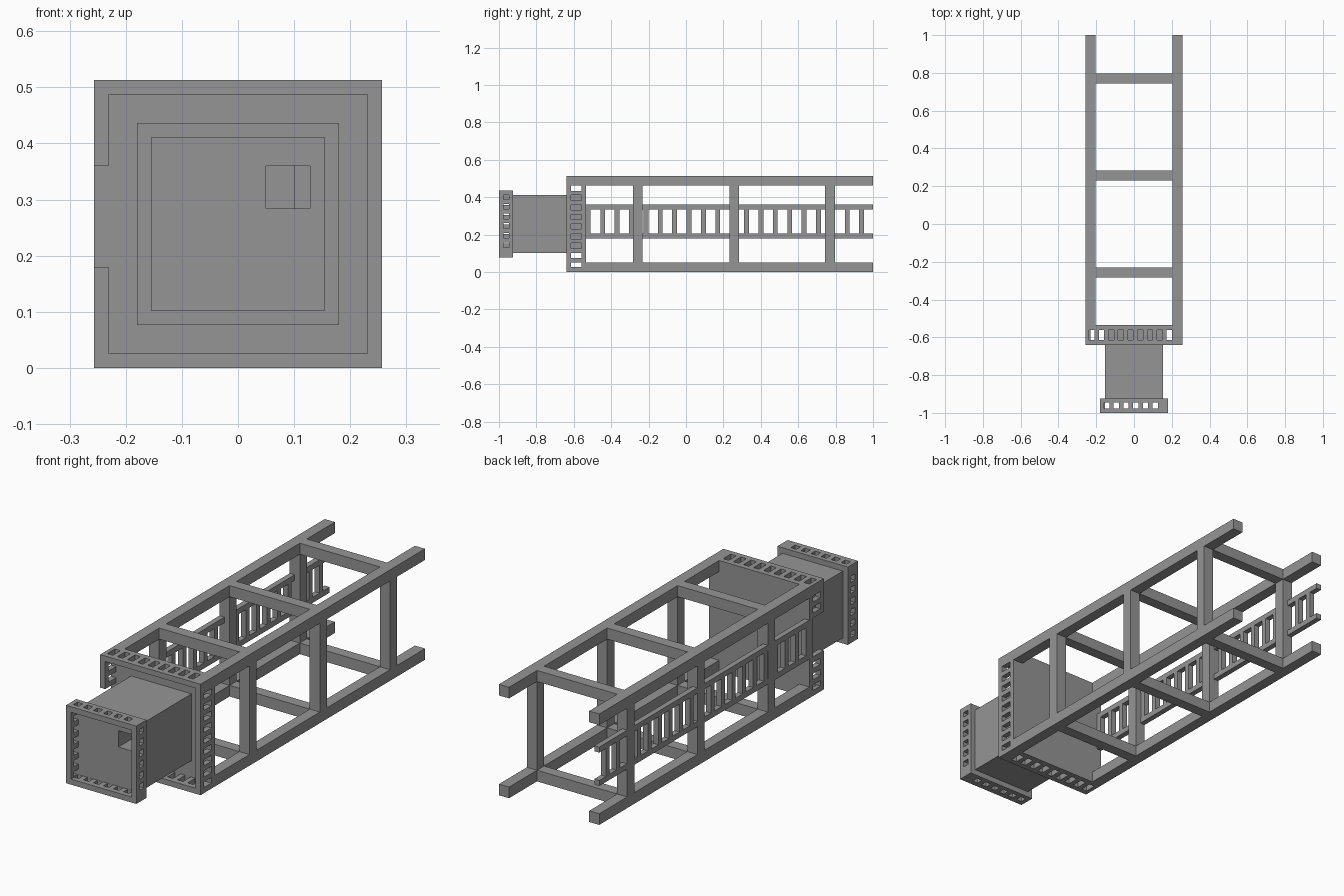
import bpy
import bmesh

cube = bpy.data.objects.get("Cube")
if cube:
    bpy.data.objects.remove(cube, do_unlink=True)

grey = bpy.data.materials.new("plain_grey")
grey.use_nodes = True
GREY = (0.3, 0.3, 0.3, 1)
grey.diffuse_color = GREY
grey.node_tree.nodes["Principled BSDF"].inputs["Base Color"].default_value = GREY


def boxes(name, spans):
    """One object of axis-aligned boxes, each given as x, y and z ranges."""
    bm = bmesh.new()
    for span in spans:
        verts = bmesh.ops.create_cube(bm, size=1)["verts"]
        for v in verts:
            for i, (lo, hi) in enumerate(span):
                v.co[i] = lo if v.co[i] < 0 else hi
    mesh = bpy.data.meshes.new(name)
    bm.to_mesh(mesh)
    bm.free()
    mesh.materials.append(grey)
    obj = bpy.data.objects.new(name, mesh)
    bpy.context.collection.objects.link(obj)
    return obj


def cut(obj, spans):
    cutter = boxes("cutter", spans)
    cutter.hide_render = True
    mod = obj.modifiers.new("cut", "BOOLEAN")
    mod.operation = "DIFFERENCE"
    mod.solver = "EXACT"
    mod.object = cutter
    bpy.context.view_layer.objects.active = obj
    bpy.ops.object.modifier_apply(modifier=mod.name)
    bpy.data.objects.remove(cutter, do_unlink=True)


MID = 0.2565      # half the height of the frame
WALL = 0.0255     # collar wall thickness
STEP = 0.0514     # slot spacing
BEAM = 0.0515     # beam thickness
SLOT = 0.014      # half the slot width


def slotted_wall(name, span, axis, through, slot_y, centres):
    """Flat wall with a row of slots along one axis, open along another."""
    wall = boxes(name, [span])
    lo, hi = span[axis]
    slots = []
    for c in centres:
        if lo < c < hi:
            s = [None, slot_y, None]
            s[axis] = (c - SLOT, c + SLOT)
            a, b = span[through]
            s[through] = (a - 0.01, b + 0.01)
            slots.append(s)
    cut(wall, slots)


def collar(name, half, y, slot_y, count, x_start, right_start, left_start, notch=None):
    row = lambda start: [start + i * STEP for i in range(count)]
    inner = half - WALL
    for label, z in (("bottom", (MID - half, MID - inner)), ("top", (MID + inner, MID + half))):
        slotted_wall(f"{name}_{label}", ((-half, half), y, z), 0, 2, slot_y, row(x_start))
    full = (MID - inner, MID + inner)
    slotted_wall(f"{name}_left", ((inner, half), y, full), 2, 0, slot_y, row(left_start))
    parts = [(full[0], notch[0]), (notch[1], full[1])] if notch else [full]
    for i, z in enumerate(parts):
        slotted_wall(f"{name}_right_{i + 1}", ((-half, -inner), y, z), 2, 0, slot_y, row(right_start))


# Slotted collars; the larger one is notched where the ladder meets it
NOTCH = (0.18, 0.36)
collar("front_collar", 0.18, (-1, -0.925), (-0.976, -0.946), 6, -0.145, 0.114, 0.144)
collar("main_collar", MID, (-0.64, -0.535), (-0.615, -0.56), 9, -0.224, 0.037, 0.037, NOTCH)

# Box neck with a stepped pocket in its front
neck = boxes("neck_box", [((-0.1545, 0.1545), (-0.945, -0.55), (MID - 0.1545, MID + 0.1545))])
POCKET_Z = (0.284, 0.36)
cut(neck, [((0.05, 0.128), (-0.96, -0.89), POCKET_Z)])
cut(neck, [((0.05, 0.101), (-0.9, -0.84), POCKET_Z)])

# Back plate closing the main collar
inner = MID - WALL
boxes("collar_plate", [((-inner, inner), (-0.56, -0.535), (MID - inner, MID + inner)),
                       ((-MID, -inner), (-0.56, -0.535), NOTCH)])

# Long corner beams
low, high = (0, BEAM), (2 * MID - BEAM, 2 * MID)
left, right = (MID - BEAM, MID), (-MID, BEAM - MID)
for side, x in (("left", left), ("right", right)):
    for level, z in (("lower", low), ("upper", high)):
        boxes(f"{level}_{side}_beam", [(x, (-0.535, 1), z)])

# Three frames of posts and crossbars
for i, yc in enumerate((-0.257, 0.257, 0.77)):
    y = (yc - BEAM / 2, yc + BEAM / 2)
    boxes(f"posts_{i + 1}", [(x, y, (low[1], high[0])) for x in (left, right)])
    boxes(f"crossbars_{i + 1}", [((right[1], left[0]), y, z) for z in (low, high)])

# Ladder along the right side
ladder_x = (-MID, -inner)
rails = [(NOTCH[0], NOTCH[0] + WALL), (NOTCH[1] - WALL, NOTCH[1])]
boxes("ladder_rails", [(ladder_x, (-0.535, 1), z) for z in rails])
boxes("ladder_rungs", [(ladder_x, (yc - 0.0128, yc + 0.0128), (rails[0][1], rails[1][0]))
                       for yc in (-0.5222 + 0.0769 * i for i in range(20))])
